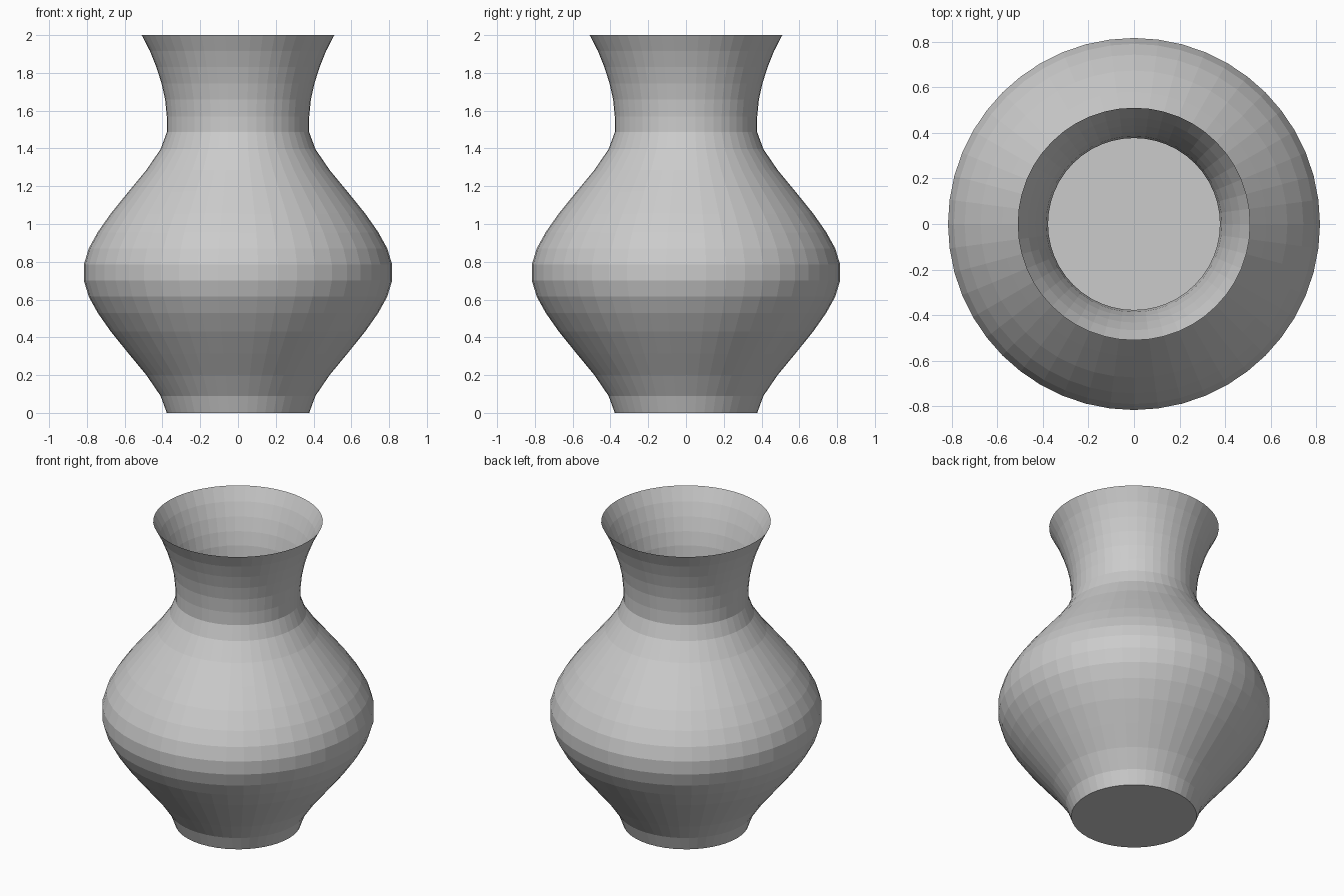
import bpy, bmesh, math

if "Cube" in bpy.data.objects:
    bpy.data.objects.remove(bpy.data.objects["Cube"])

SIDES = 48

# Lower half of the belly (radius, height); the upper half mirrors it
MID = 0.743
lower = [(0.377, 0), (0.41, 0.09), (0.485, 0.2), (0.58, 0.315), (0.673, 0.43),
         (0.743, 0.53), (0.79, 0.615), (0.816, 0.70)]
upper = [(r, 2 * MID - z) for r, z in reversed(lower)]

# Flared neck up to the open rim
neck = [(0.377, 1.57), (0.386, 1.66), (0.405, 1.745), (0.432, 1.83),
        (0.466, 1.915), (0.51, 2.0)]
profile = lower + upper + neck

# Lathe the profile into a thin, flat-shaded shell
bm = bmesh.new()
rings = []
for r, z in profile:
    angles = [2 * math.pi * i / SIDES for i in range(SIDES)]
    rings.append([bm.verts.new((r * math.cos(a), r * math.sin(a), z)) for a in angles])
for a, b in zip(rings, rings[1:]):
    for i in range(SIDES):
        j = (i + 1) % SIDES
        bm.faces.new((a[i], a[j], b[j], b[i]))

# Closed base
bm.faces.new(rings[0][::-1])

mesh = bpy.data.meshes.new("vase")
bm.to_mesh(mesh)
bm.free()
bpy.context.collection.objects.link(bpy.data.objects.new("vase", mesh))
